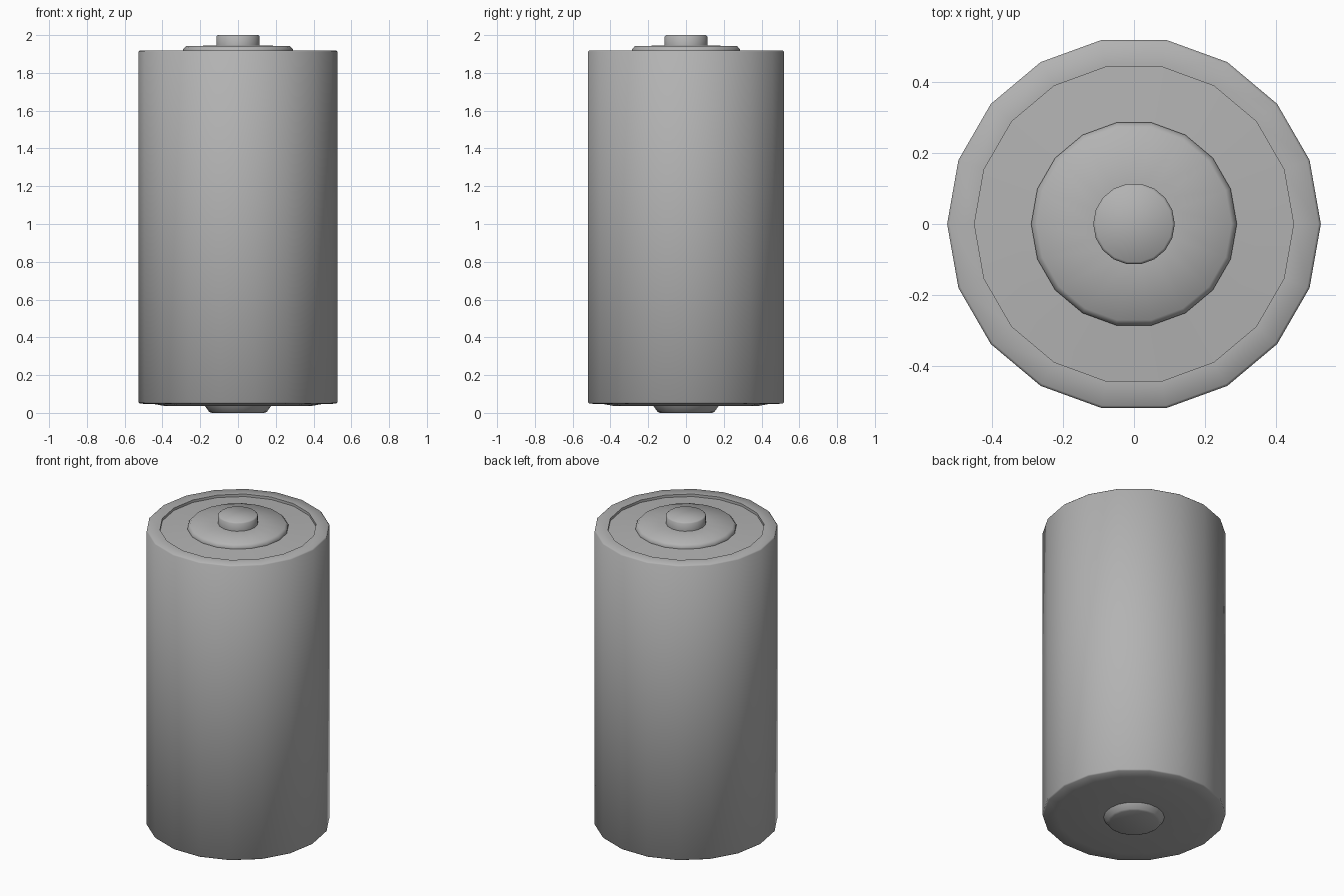
import bpy, bmesh, math

if "Cube" in bpy.data.objects:
    bpy.data.objects.remove(bpy.data.objects["Cube"])

SIDES = 18

# Dark grey casing
grey = bpy.data.materials.new("dark_grey")
grey.diffuse_color = (0.45, 0.45, 0.45, 1.0)
grey.use_nodes = True
grey.node_tree.nodes["Principled BSDF"].inputs["Base Color"].default_value = grey.diffuse_color


def lathe(name, profile):
    """Revolve (radius, z) points, listed bottom to top, and cap both ends."""
    bm = bmesh.new()
    rings = []
    for r, z in profile:
        rings.append([bm.verts.new((r * math.cos(2 * math.pi * i / SIDES),
                                    r * math.sin(2 * math.pi * i / SIDES), z))
                      for i in range(SIDES)])
    for a, b in zip(rings, rings[1:]):
        for i in range(SIDES):
            j = (i + 1) % SIDES
            bm.faces.new((a[i], a[j], b[j], b[i]))
    bm.faces.new(rings[0][::-1])
    bm.faces.new(rings[-1])
    mesh = bpy.data.meshes.new(name)
    bm.to_mesh(mesh)
    bm.free()
    mesh.materials.append(grey)
    obj = bpy.data.objects.new(name, mesh)
    bpy.context.collection.objects.link(obj)
    bpy.ops.object.select_all(action='DESELECT')
    obj.select_set(True)
    bpy.context.view_layer.objects.active = obj
    bpy.ops.object.shade_smooth_by_angle(angle=math.radians(48))
    return obj


# One continuous battery shell
lathe("battery_cell", [
    # bottom contact and shallow base
    (0.14, 0.0), (0.153, 0.006), (0.175, 0.036),
    (0.39, 0.037), (0.44, 0.046), (0.52, 0.049),
    # casing wall and raised rim
    (0.527, 0.056), (0.527, 1.912), (0.52, 1.919), (0.45, 1.919),
    # recessed top and insulating disc
    (0.45, 1.903), (0.29, 1.913), (0.29, 1.925), (0.275, 1.942),
    # positive terminal
    (0.115, 1.945), (0.115, 1.993), (0.108, 2.0),
])
